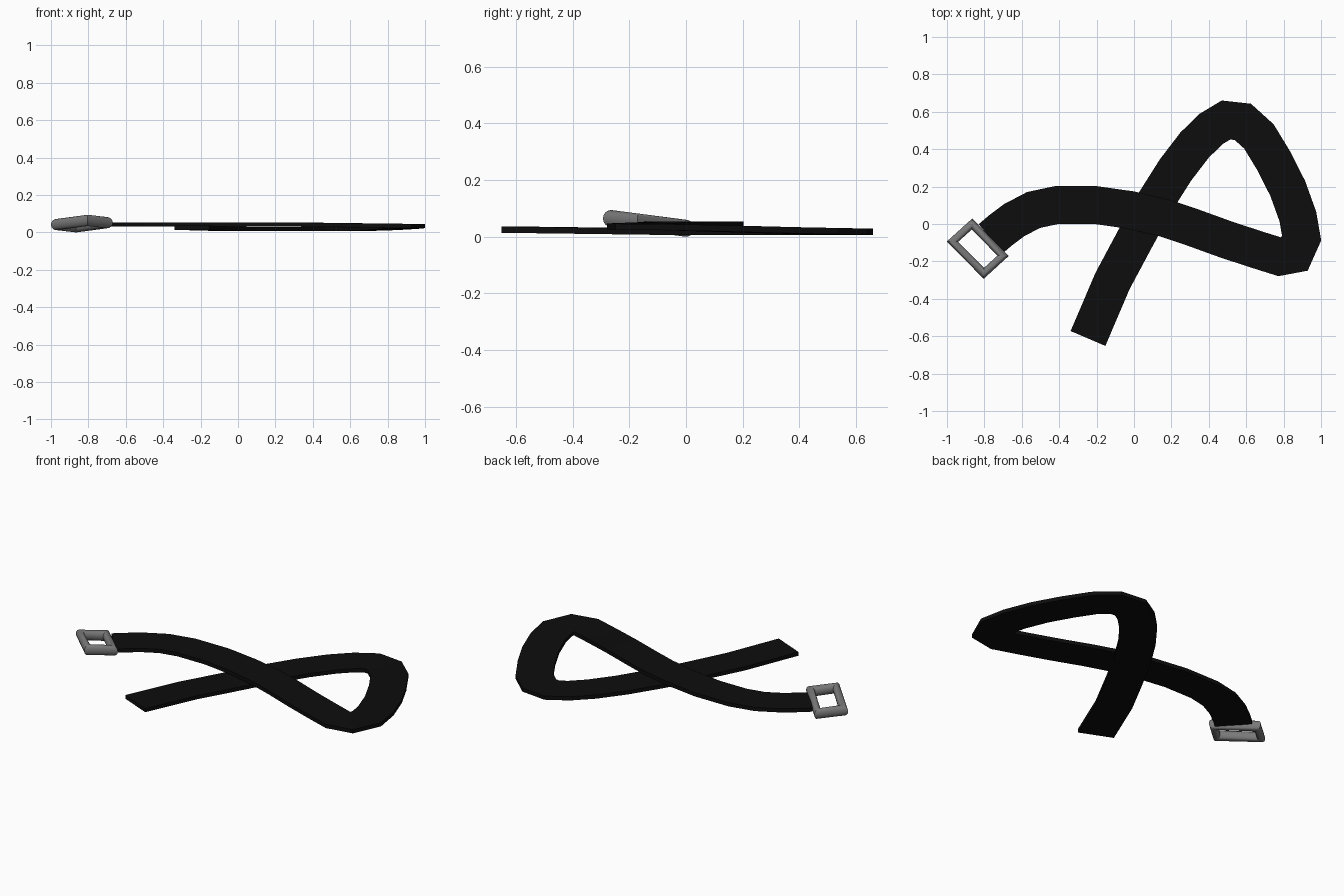
import bpy, bmesh, math
from mathutils import Vector

if "Cube" in bpy.data.objects:
    bpy.data.objects.remove(bpy.data.objects["Cube"])


def material(name, c):
    m = bpy.data.materials.new(name)
    m.diffuse_color = (c, c, c, 1)
    m.use_nodes = True
    m.node_tree.nodes["Principled BSDF"].inputs["Base Color"].default_value = m.diffuse_color
    return m


def sweep(name, path, profile, mat, closed):
    """Sweep a (side, up) profile along a path, mitring every corner."""
    bm = bmesh.new()
    rings, n = [], len(path)
    for i, p in enumerate(path):
        a = path[i - 1] if closed or i > 0 else None
        b = path[(i + 1) % n] if closed or i < n - 1 else None
        d1 = (p - a) if a is not None else (b - p)
        d2 = (b - p) if b is not None else d1
        n1 = Vector((-d1.y, d1.x, 0)).normalized()
        n2 = Vector((-d2.y, d2.x, 0)).normalized()
        side = (n1 + n2) / (1 + n1.dot(n2))
        rings.append([bm.verts.new(p + side * s + Vector((0, 0, u))) for s, u in profile])
    k = len(profile)
    for i in range(n if closed else n - 1):
        r, q = rings[i], rings[(i + 1) % n]
        for j in range(k):
            bm.faces.new((r[j], r[(j + 1) % k], q[(j + 1) % k], q[j]))
    if not closed:
        bm.faces.new(rings[0])
        bm.faces.new(rings[-1])
    bmesh.ops.recalc_face_normals(bm, faces=bm.faces)
    me = bpy.data.meshes.new(name)
    bm.to_mesh(me)
    bm.free()
    me.materials.append(mat)
    ob = bpy.data.objects.new(name, me)
    bpy.context.collection.objects.link(ob)
    return ob


black = material("black webbing", 0.004)
grey = material("grey metal", 0.19)

# Strap: centre line from the free tail, round the loop, over itself to the buckle
line = [(-.246, -.612, .025), (-.115, -.305, .021), (.008, -.075, .018), (.11, .112, .018),
        (.222, .289, .018), (.324, .422, .018), (.412, .508, .018), (.492, .556, .018),
        (.582, .546, .018), (.668, .468, .02), (.75, .333, .023), (.822, .19, .027),
        (.876, .04, .031), (.896, -.075, .034), (.858, -.16, .035), (.778, -.175, .036),
        (.635, -.13, .038), (.484, -.08, .04), (.307, -.016, .042), (.163, .032, .042),
        (-.02, .075, .042), (-.21, .102, .042), (-.41, .102, .042), (-.537, .075, .042),
        (-.64, .021, .042), (-.715, -.035, .042), (-.765, -.078, .042)]
w, t = .101, .011
sweep("strap", [Vector(p) for p in line], [(-w, -t), (w, -t), (w, t), (-w, t)], black, False)

# Buckle: mitred rectangular ring of rounded bar, sloping up toward the front
corners = [(-.866, .0), (-.97, -.094), (-.803, -.264), (-.70, -.17)]
path = [Vector((x, y, .03 - .13 * y)) for x, y in corners]
bar = []
for i in range(16):
    a = 2 * math.pi * i / 16
    bar.append((.021 * math.cos(a), .03 * math.sin(a)))
buckle = sweep("buckle", path, bar, grey, True)
bpy.context.view_layer.objects.active = buckle
buckle.select_set(True)
bpy.ops.object.shade_smooth_by_angle(angle=math.radians(35))
